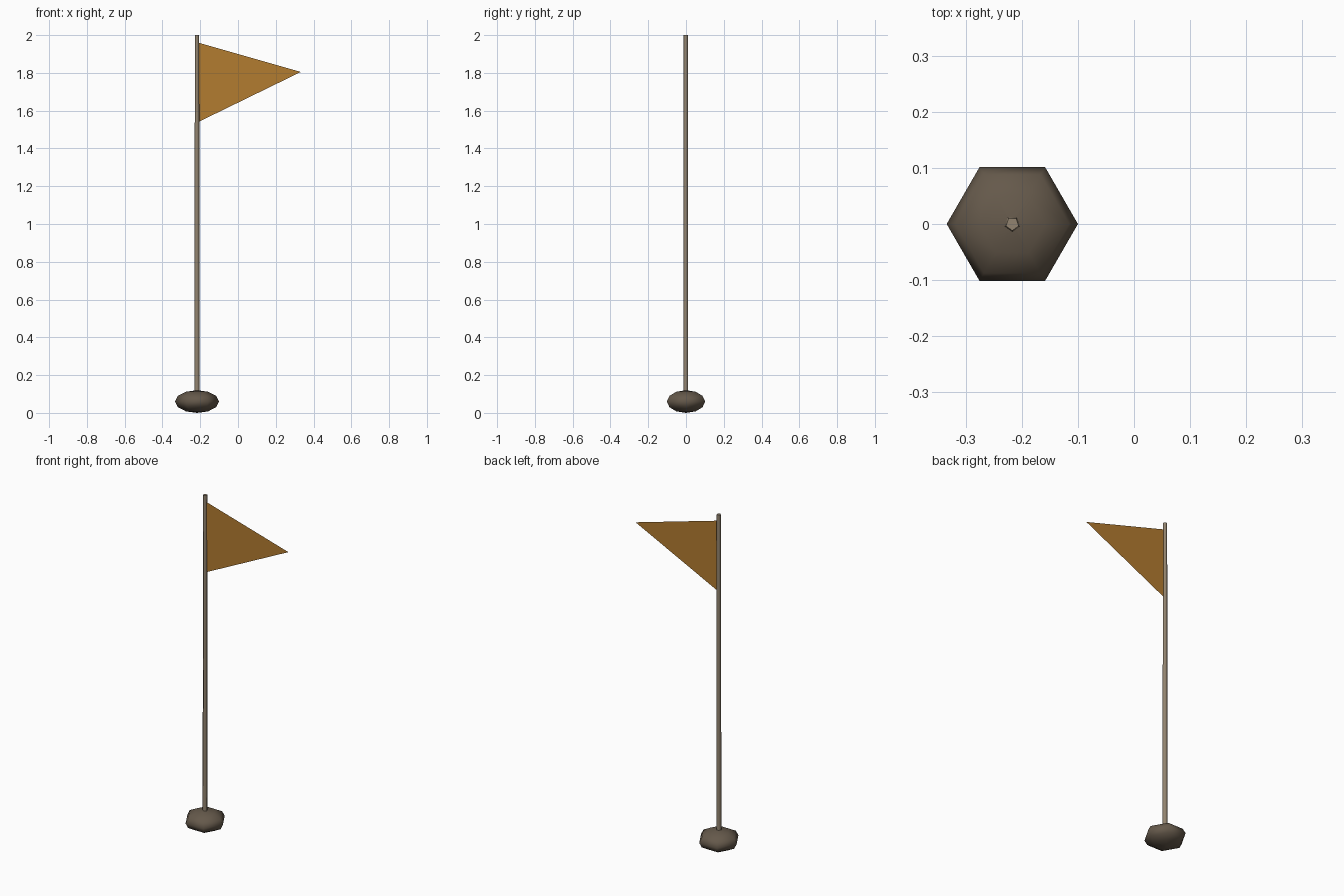
import bpy
from math import sin, cos, pi, radians

if "Cube" in bpy.data.objects:
    bpy.data.objects.remove(bpy.data.objects["Cube"])

POLE_X = -0.217


def material(name, rgb):
    m = bpy.data.materials.new(name)
    m.diffuse_color = (*rgb, 1.0)
    m.use_nodes = True
    m.node_tree.nodes["Principled BSDF"].inputs["Base Color"].default_value = m.diffuse_color
    return m


def add_mesh(name, verts, faces, mat, smooth_angle=None):
    me = bpy.data.meshes.new(name)
    me.from_pydata(verts, [], faces)
    me.materials.append(mat)
    ob = bpy.data.objects.new(name, me)
    bpy.context.collection.objects.link(ob)
    if smooth_angle is not None:
        bpy.ops.object.select_all(action='DESELECT')
        ob.select_set(True)
        bpy.context.view_layer.objects.active = ob
        bpy.ops.object.shade_smooth_by_angle(angle=radians(smooth_angle))
    return ob


def lathe(name, profile, sides, start, mat, smooth_angle):
    """Turn (radius, z) rings, listed bottom to top, around the pole axis."""
    verts = [(POLE_X + r * cos(start + 2 * pi * i / sides),
              r * sin(start + 2 * pi * i / sides), z)
             for r, z in profile for i in range(sides)]
    faces = [tuple(range(sides))[::-1]]
    for k in range(len(profile) - 1):
        for i in range(sides):
            j = (i + 1) % sides
            a, b = k * sides, (k + 1) * sides
            faces.append((a + i, a + j, b + j, b + i))
    last = (len(profile) - 1) * sides
    faces.append(tuple(range(last, last + sides)))
    return add_mesh(name, verts, faces, mat, smooth_angle)


wood = material("pole_wood", (0.29, 0.23, 0.16))
stone = material("base_stone", (0.13, 0.10, 0.07))
cloth = material("flag_cloth", (0.45, 0.20, 0.03))

# Base: squashed six-sided ball
rings = 6
ball = []
for k in range(rings + 1):
    t = -pi / 2 + pi * k / rings
    ball.append((max(0.117 * cos(t), 0.001), 0.06 + 0.06 * sin(t)))
lathe("base", ball, 6, 0.0, stone, 80)

# Pole: slim, slightly tapered, five-sided
lathe("pole", [(0.0145, 0.03), (0.0120, 2.0)], 5, -pi / 2, wood, 80)

# Pennant: single flat triangle
add_mesh("pennant",
         [(-0.21, 0, 1.54), (0.333, 0, 1.805), (-0.21, 0, 1.96)],
         [(0, 1, 2)], cloth)
